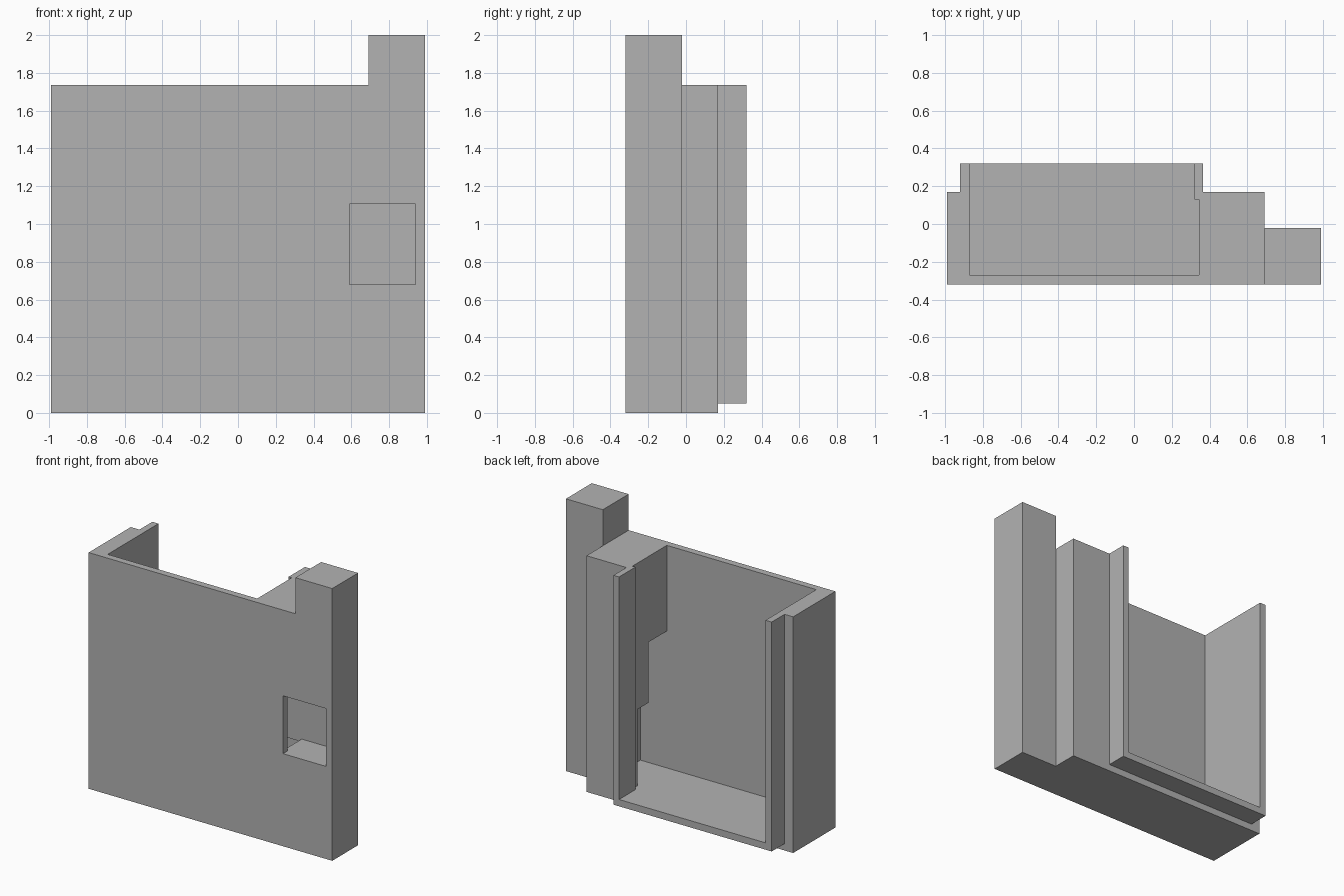
import bpy
import bmesh

cube = bpy.data.objects.get("Cube")
if cube:
    bpy.data.objects.remove(cube, do_unlink=True)

# Single plain grey
grey = bpy.data.materials.new("plain grey")
grey.use_nodes = True
colour = (0.448, 0.448, 0.448, 1)
grey.diffuse_color = colour
grey.node_tree.nodes["Principled BSDF"].inputs["Base Color"].default_value = colour


def prism(name, plan, z0, z1):
    """Extrude a plan outline (counter-clockwise) between two heights."""
    bm = bmesh.new()
    base = bm.faces.new([bm.verts.new((x, y, z0)) for x, y in plan])
    top = bmesh.ops.extrude_face_region(bm, geom=[base])["geom"]
    verts = [v for v in top if isinstance(v, bmesh.types.BMVert)]
    bmesh.ops.translate(bm, verts=verts, vec=(0, 0, z1 - z0))
    bmesh.ops.recalc_face_normals(bm, faces=bm.faces)
    mesh = bpy.data.meshes.new(name)
    bm.to_mesh(mesh)
    bm.free()
    mesh.materials.append(grey)
    obj = bpy.data.objects.new(name, mesh)
    bpy.context.collection.objects.link(obj)
    return obj


def rect(x0, x1, y0, y1):
    return [(x0, y0), (x1, y0), (x1, y1), (x0, y1)]


def cut(target, name, plan, z0, z1):
    """Subtract a prism from the target and discard the cutter."""
    cutter = prism(name, plan, z0, z1)
    cutter.hide_render = True
    mod = target.modifiers.new(name, "BOOLEAN")
    mod.operation = "DIFFERENCE"
    mod.solver = "EXACT"
    mod.object = cutter
    bpy.context.view_layer.objects.active = target
    bpy.ops.object.modifier_apply(modifier=name)
    bpy.data.objects.remove(cutter, do_unlink=True)


# Housing: stepped plan with tall column at one end and rear frame
housing = prism("housing", [
    (-0.99, -0.32), (0.99, -0.32), (0.99, -0.02), (0.69, -0.02),
    (0.69, 0.17), (0.365, 0.17), (0.365, 0.32), (-0.92, 0.32),
    (-0.92, 0.17), (-0.99, 0.17)], 0, 2)

# Lower everything except the column
cut(housing, "top_step", rect(-1.2, 0.69, -0.5, 0.5), 1.735, 2.2)
# Raise the underside of the rear frame
cut(housing, "frame_undercut", rect(-1.2, 0.6, 0.17, 0.5), -0.2, 0.05)
# Main cavity, open at the top and back
cut(housing, "main_cavity", [
    (-0.87, -0.27), (0.345, -0.27), (0.345, 0.13), (0.32, 0.13),
    (0.32, 0.5), (-0.87, 0.5)], 0.1, 2.2)
# Side pockets leading from the cavity to the window
cut(housing, "lower_pocket", rect(0.2, 0.56, -0.27, 0.07), 0.1, 0.66)
cut(housing, "upper_pocket", rect(0.2, 0.56, -0.27, -0.06), 0.6, 1.105)
cut(housing, "window_pocket", rect(0.5, 0.94, -0.27, -0.06), 0.68, 1.105)
# Window through the front wall
cut(housing, "window", rect(0.59, 0.94, -0.5, -0.2), 0.68, 1.105)
